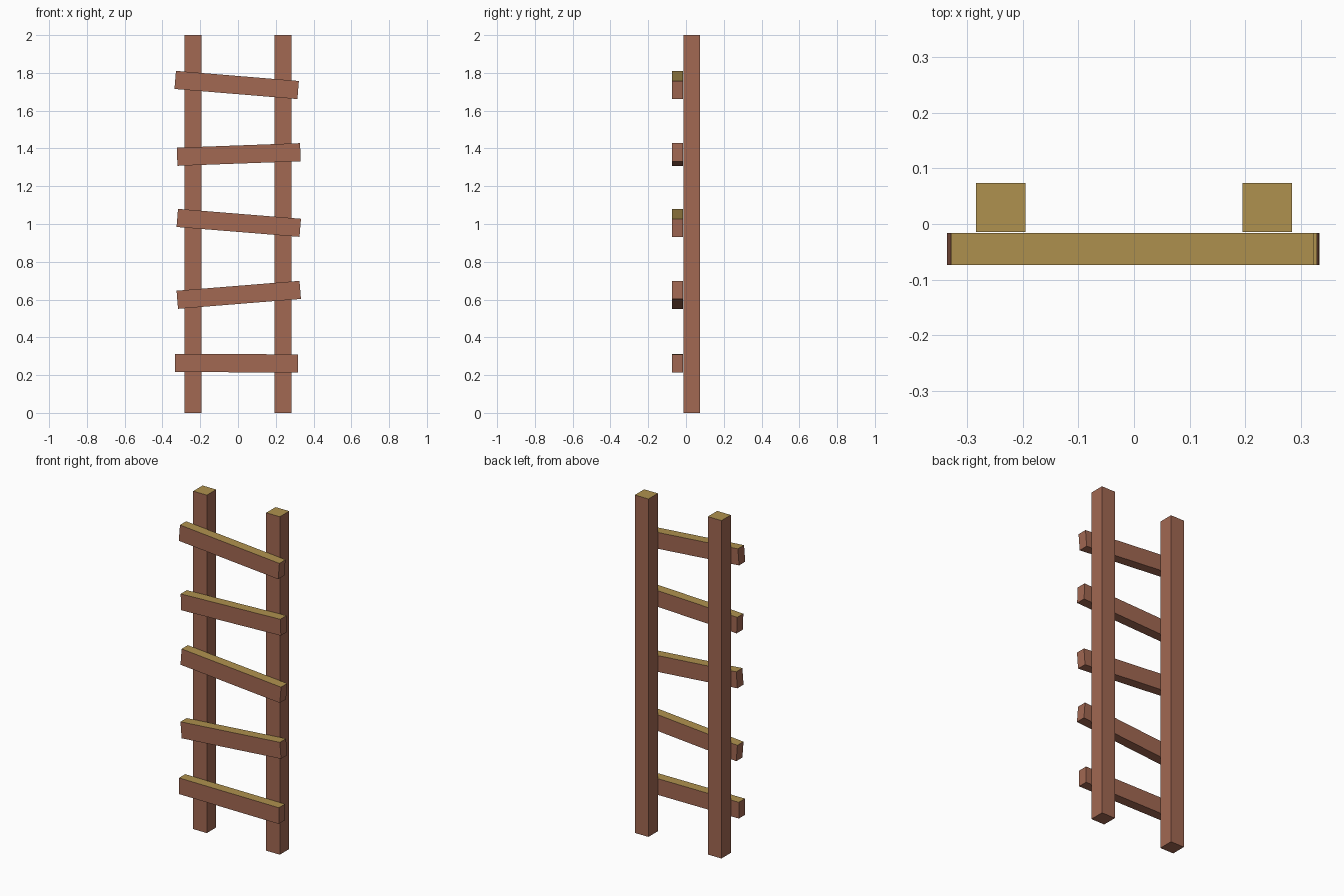
import bpy, bmesh, math
from mathutils import Matrix

if "Cube" in bpy.data.objects:
    bpy.data.objects.remove(bpy.data.objects["Cube"])


def material(name, rgb):
    m = bpy.data.materials.new(name)
    m.diffuse_color = (*rgb, 1.0)
    m.use_nodes = True
    m.node_tree.nodes["Principled BSDF"].inputs["Base Color"].default_value = m.diffuse_color
    return m


BROWN = material("brown wood", (0.36, 0.138, 0.085))
TAN = material("tan wood top", (0.43, 0.285, 0.077))


def plank(name, size, centre, tilt=0.0):
    """Box tilted about y; upward faces get the tan colour."""
    bm = bmesh.new()
    bmesh.ops.create_cube(bm, size=1.0)
    bmesh.ops.scale(bm, vec=size, verts=bm.verts)
    # positive tilt raises the right end
    bm.transform(Matrix.Rotation(-math.radians(tilt), 4, 'Y'))
    bm.normal_update()
    for f in bm.faces:
        f.material_index = 1 if f.normal.z > 0.7 else 0
    mesh = bpy.data.meshes.new(name)
    bm.to_mesh(mesh)
    bm.free()
    mesh.materials.append(BROWN)
    mesh.materials.append(TAN)
    obj = bpy.data.objects.new(name, mesh)
    obj.location = centre
    bpy.context.collection.objects.link(obj)
    return obj


# Upright rails
for side, label in ((-1, "left"), (1, "right")):
    plank(label + "_rail", (0.089, 0.0875, 2.0), (side * 0.239, 0.0298, 1.0))

# Crooked rungs nailed to the front: x, z, tilt in degrees
rungs = [(-0.008, 0.263, -0.2), (0.004, 0.625, 4.6), (0.004, 1.006, -4.6),
         (0.004, 1.368, 2.1), (-0.007, 1.736, -4.7)]
for i, (x, z, tilt) in enumerate(rungs, 1):
    plank(f"rung_{i}", (0.653, 0.0575, 0.096), (x, -0.0448, z), tilt)
